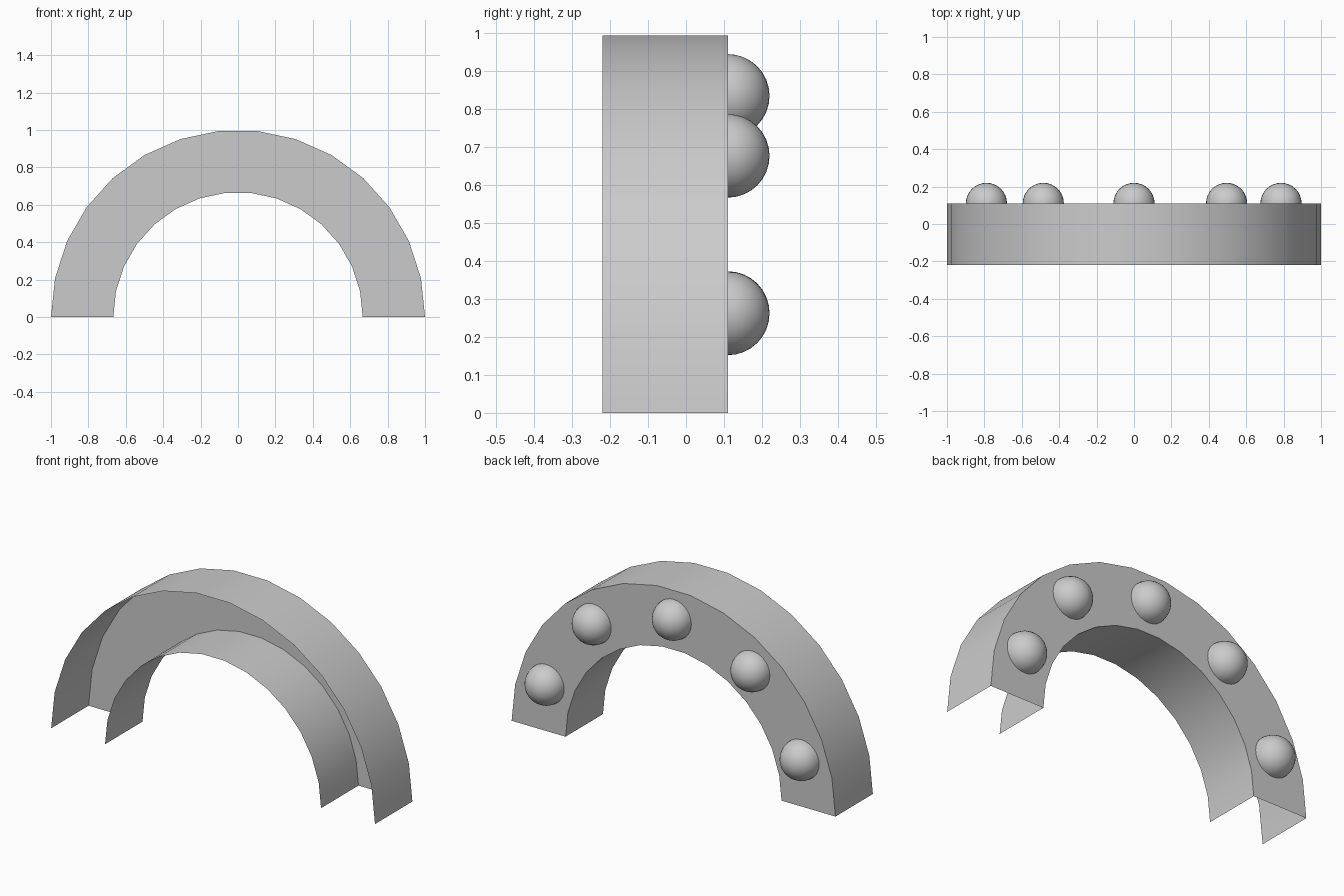
import bpy, bmesh
from math import sin, cos, pi

if "Cube" in bpy.data.objects:
    bpy.data.objects.remove(bpy.data.objects["Cube"])

R_OUT, R_IN = 1.0, 0.667
Y_FRONT, Y_BACK = -0.22, 0.11
SEGMENTS = 15
KNOB_R = 0.11


def finish(name, bm):
    mesh = bpy.data.meshes.new(name)
    bm.to_mesh(mesh)
    bm.free()
    obj = bpy.data.objects.new(name, mesh)
    bpy.context.collection.objects.link(obj)
    bpy.ops.object.select_all(action='DESELECT')
    obj.select_set(True)
    bpy.context.view_layer.objects.active = obj
    bpy.ops.object.shade_smooth_by_angle(angle=pi / 6)
    return obj


# Arch shell: outer wall, back plate and inner wall, open at front and feet
bm = bmesh.new()
section = [(R_OUT, Y_FRONT), (R_OUT, Y_BACK), (R_IN, Y_BACK), (R_IN, Y_FRONT)]
rings = []
for i in range(SEGMENTS + 1):
    a = pi * i / SEGMENTS
    rings.append([bm.verts.new((r * cos(a), y, r * sin(a))) for r, y in section])
for p, q in zip(rings, rings[1:]):
    for j in range(3):
        bm.faces.new((p[j], q[j], q[j + 1], p[j + 1]))
# Make the outer wall face outward
bm.normal_update()
if bm.faces[:][0].normal.x < 0:
    bmesh.ops.reverse_faces(bm, faces=bm.faces[:])
finish("arch_shell", bm)


# Half-round knobs on the back plate
def knob(name, x, z):
    bm = bmesh.new()
    bmesh.ops.create_uvsphere(bm, u_segments=32, v_segments=16, radius=KNOB_R)
    bmesh.ops.delete(bm, geom=[v for v in bm.verts if v.co.y < -1e-4], context='VERTS')
    obj = finish(name, bm)
    obj.location = (x, Y_BACK, z)


knob_spots = [(0.786, 0.262), (0.495, 0.677), (0.0, 0.835), (-0.485, 0.677), (-0.789, 0.263)]
for i, (x, z) in enumerate(knob_spots):
    knob(f"knob_{i + 1}", x, z)
